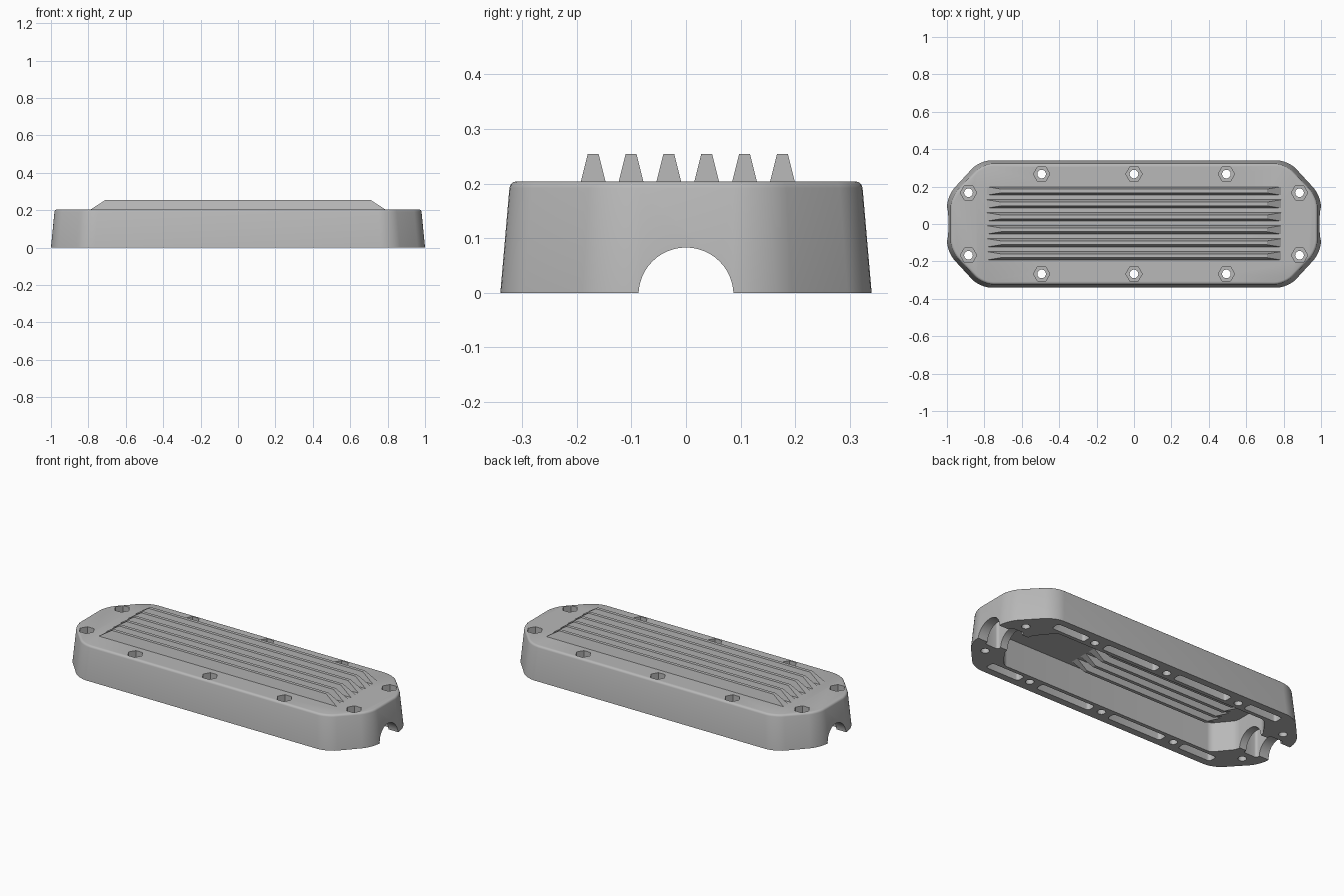
import bpy, bmesh, math
from mathutils import Matrix

cube = bpy.data.objects.get("Cube")
if cube:
    bpy.data.objects.remove(cube, do_unlink=True)

grey = bpy.data.materials.new("cast grey")
grey.use_nodes = True
colour = (0.48, 0.48, 0.48, 1)
grey.diffuse_color = colour
grey.node_tree.nodes["Principled BSDF"].inputs["Base Color"].default_value = colour


def finish(name, bm):
    bmesh.ops.recalc_face_normals(bm, faces=bm.faces)
    mesh = bpy.data.meshes.new(name)
    bm.to_mesh(mesh)
    bm.free()
    mesh.materials.append(grey)
    obj = bpy.data.objects.new(name, mesh)
    bpy.context.collection.objects.link(obj)
    return obj


def octagon(bm, end_x, end_y, side_x, side_y, z0, z1, radius, taper=(1, 1)):
    """Rounded elongated octagon, extruded upward with a draft."""
    quarter = [(end_x, end_y), (side_x, side_y)]
    pts = quarter + [(-x, y) for x, y in reversed(quarter)]
    pts += [(-x, -y) for x, y in pts]
    base = bm.faces.new([bm.verts.new((x, y, z0)) for x, y in pts])
    bmesh.ops.bevel(bm, geom=list(base.verts), offset=radius, segments=6,
                    profile=0.5, affect='VERTICES')
    new = bmesh.ops.extrude_face_region(bm, geom=list(bm.faces), use_keep_orig=True)["geom"]
    for v in [g for g in new if isinstance(g, bmesh.types.BMVert)]:
        v.co = (v.co.x * taper[0], v.co.y * taper[1], z1)
    bmesh.ops.recalc_face_normals(bm, faces=bm.faces)


def box(bm, x, y, z0, z1, w, d, radius):
    """Upright slot with rounded corners."""
    m = Matrix.LocRotScale((x, y, (z0 + z1) / 2), None, (w, d, z1 - z0))
    verts = bmesh.ops.create_cube(bm, size=1, matrix=m)["verts"]
    edges = {e for v in verts for e in v.link_edges
             if abs(e.verts[0].co.z - e.verts[1].co.z) > 0.01}
    bmesh.ops.bevel(bm, geom=list(edges), offset=radius, segments=4,
                    profile=0.5, affect='EDGES')


def prism(bm, x, y, z0, z1, radius, sides):
    m = Matrix.Translation((x, y, (z0 + z1) / 2))
    if sides == 6:
        m = m @ Matrix.Rotation(math.pi / 2, 4, 'Z')
    bmesh.ops.create_cone(bm, cap_ends=True, segments=sides, radius1=radius,
                          radius2=radius, depth=z1 - z0, matrix=m)


def cut(target, bm):
    cutter = finish("cutter", bm)
    cutter.hide_render = True
    mod = target.modifiers.new("cut", 'BOOLEAN')
    mod.operation, mod.solver, mod.object = 'DIFFERENCE', 'EXACT', cutter
    bpy.context.view_layer.objects.active = target
    bpy.ops.object.modifier_apply(modifier=mod.name)
    bpy.data.objects.remove(cutter, do_unlink=True)


# Drafted cover body with a softened top rim
TOP = 0.204
bm = bmesh.new()
octagon(bm, 1.0, 0.15, 0.825, 0.34, 0, TOP, 0.06, (0.98, 0.948))
rim = [e for e in bm.edges if all(v.co.z > TOP - 0.001 for v in e.verts)]
bmesh.ops.bevel(bm, geom=rim, offset=0.012, segments=3, profile=0.5, affect='EDGES')
cover = finish("cover_body", bm)

# Main cavity under the cover
bm = bmesh.new()
octagon(bm, 0.8, 0.11, 0.71, 0.22, -0.05, 0.175, 0.02)
cut(cover, bm)

# Pockets in the bottom flange, between the bolt bosses
bm = bmesh.new()
for sx in (-1, 1):
    box(bm, sx * 0.89, 0, -0.05, 0.165, 0.09, 0.22, 0.015)
    for sy in (-1, 1):
        for x, w in ((0.245, 0.36), (0.66, 0.22)):
            box(bm, sx * x, sy * 0.27, -0.05, 0.165, w, 0.055, 0.015)
cut(cover, bm)

# Round cable passage along the length
bm = bmesh.new()
bmesh.ops.create_cone(bm, cap_ends=True, segments=48, radius1=0.087, radius2=0.087,
                      depth=2.4, matrix=Matrix.Translation((0, 0, -0.004))
                      @ Matrix.Rotation(math.pi / 2, 4, 'Y'))
cut(cover, bm)

# Bolt holes with hexagonal recesses
bolts = [(x, y) for x in (-0.494, 0, 0.494) for y in (-0.267, 0.267)]
bolts += [(x, y) for x in (-0.885, 0.885) for y in (-0.167, 0.167)]
for z0, z1, radius, sides in ((0.1, 0.3, 0.044, 6), (-0.05, 0.3, 0.023, 24)):
    bm = bmesh.new()
    for x, y in bolts:
        prism(bm, x, y, z0, z1, radius, sides)
    cut(cover, bm)

bpy.ops.object.select_all(action='DESELECT')
cover.select_set(True)
bpy.context.view_layer.objects.active = cover
bpy.ops.object.shade_smooth_by_angle(angle=math.radians(30))


def fin(name, y, x0, x1, base, tip):
    """Tapered fin with sloping ends."""
    bm = bmesh.new()
    loops = []
    for z, half, inset in ((base, 0.023, 0), (tip, 0.010, 0.08)):
        a, b = x0 + inset, x1 - inset
        loops.append([bm.verts.new((px, y + py, z)) for px, py in
                      ((a, -half), (b, -half), (b, half), (a, half))])
    low, high = loops
    bm.faces.new(low)
    bm.faces.new(high)
    for i in range(4):
        j = (i + 1) % 4
        bm.faces.new((low[i], low[j], high[j], high[i]))
    finish(name, bm)


# Cooling fins on top, shorter ribs on the cavity ceiling
for i in range(6):
    y = -0.17 + i * 0.0693
    fin(f"cooling_fin_{i + 1}", y, -0.79, 0.79, TOP - 0.002, 0.254)
    fin(f"inner_rib_{i + 1}", y, -0.72, 0.27, 0.177, 0.135)
